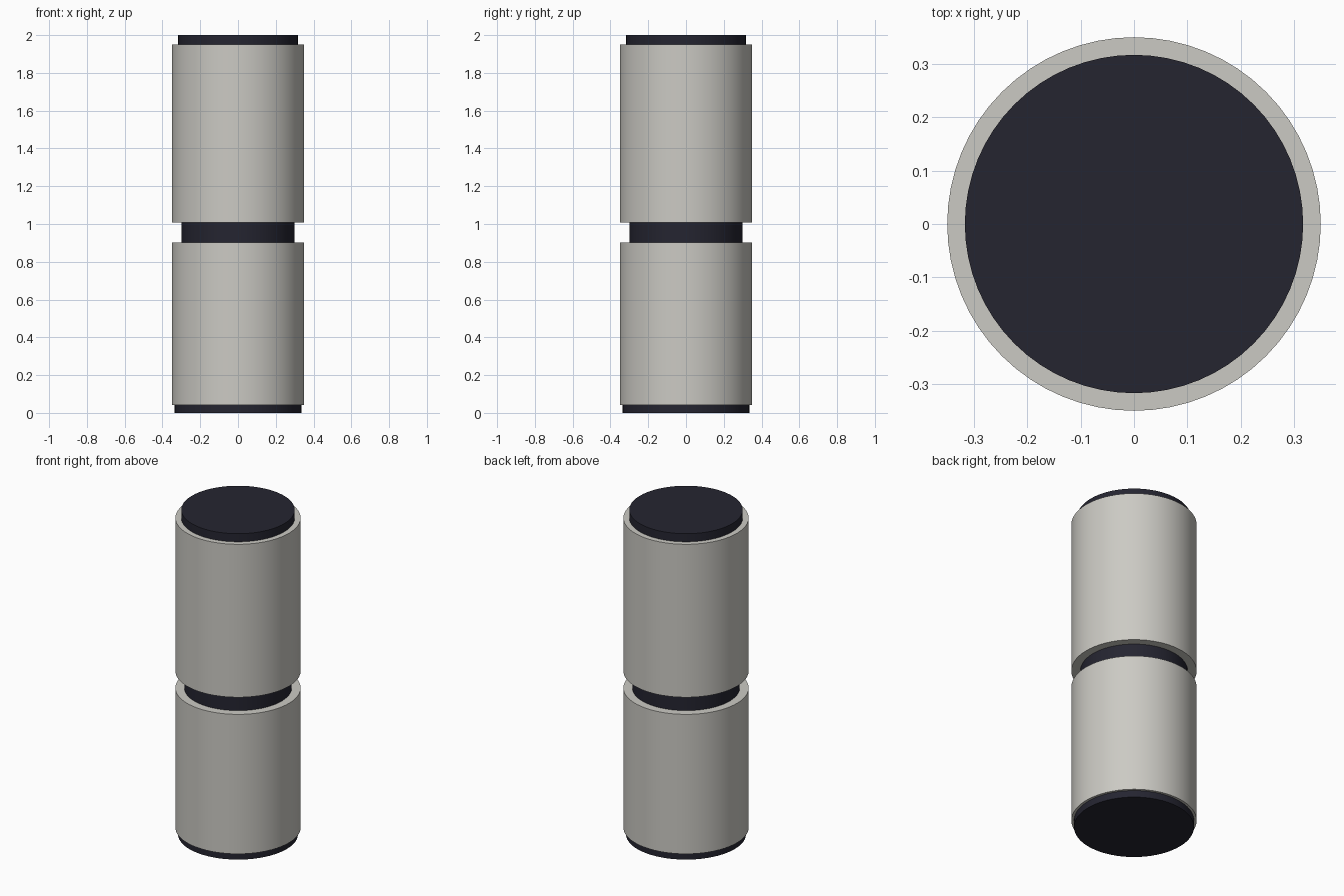
import bpy
import math

default = bpy.data.objects.get("Cube")
if default:
    bpy.data.objects.remove(default, do_unlink=True)


def make_material(name, color):
    mat = bpy.data.materials.new(name)
    mat.use_nodes = True
    mat.diffuse_color = color
    mat.node_tree.nodes["Principled BSDF"].inputs["Base Color"].default_value = color
    return mat


shell = make_material("warm light grey", (0.60, 0.59, 0.55, 1))
rubber = make_material("dark navy", (0.018, 0.018, 0.03, 1))


def drum(name, radius, bottom, top, mat):
    """Upright round part between two heights."""
    bpy.ops.mesh.primitive_cylinder_add(
        vertices=64, radius=radius, depth=top - bottom,
        location=(0, 0, (bottom + top) / 2))
    obj = bpy.context.object
    obj.name = name
    obj.data.materials.append(mat)
    bpy.ops.object.shade_smooth_by_angle(angle=math.radians(30))
    return obj


# Stacked parts from the ground up
drum("base_foot", 0.335, 0, 0.042, rubber)
drum("lower_body", 0.35, 0.042, 0.902, shell)
drum("middle_groove", 0.30, 0.902, 1.007, rubber)
drum("upper_body", 0.35, 1.007, 1.95, shell)
drum("top_cap", 0.317, 1.95, 2, rubber)
